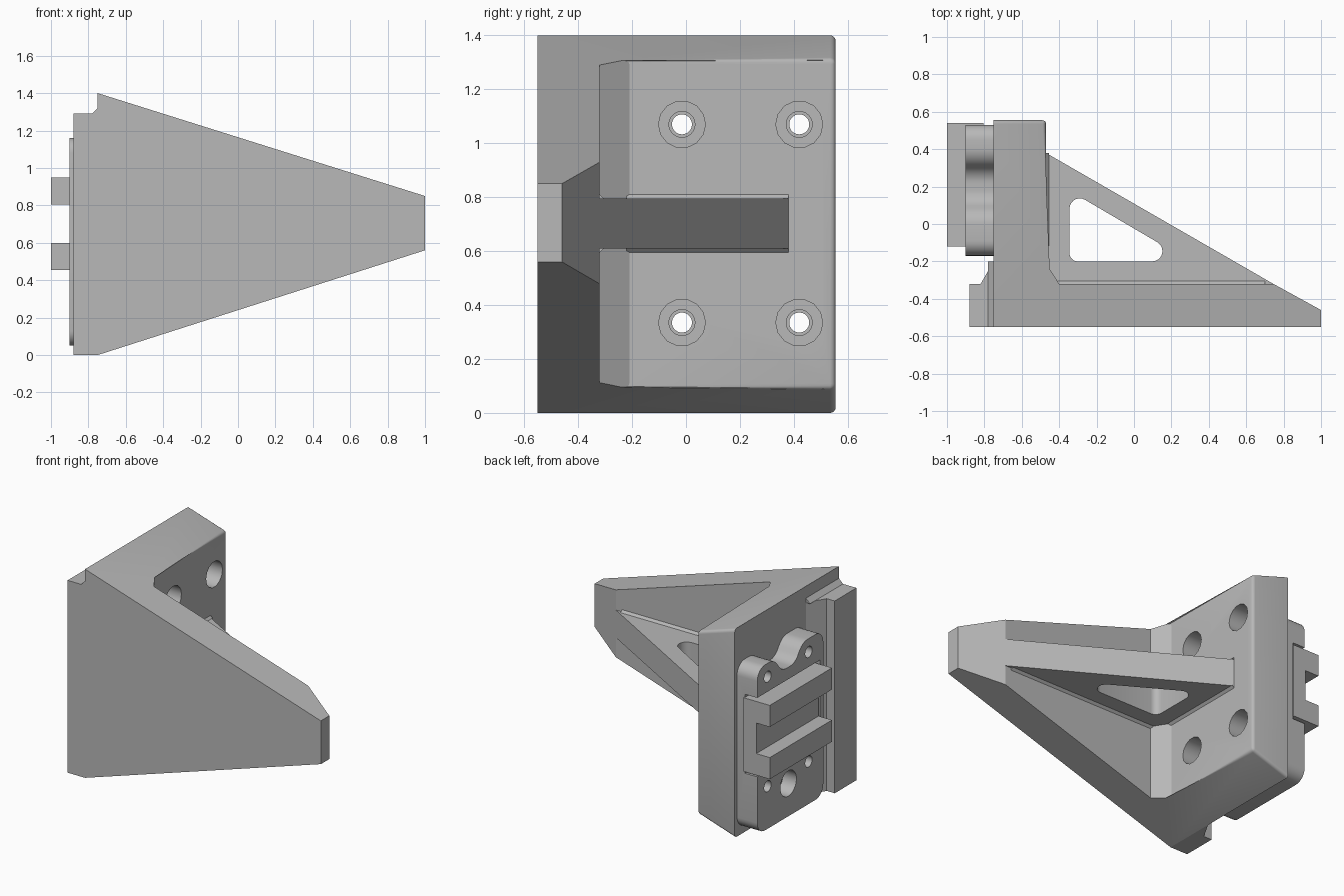
import bpy, bmesh, math
from mathutils import Vector, Matrix

cube = bpy.data.objects.get("Cube")
if cube:
    bpy.data.objects.remove(cube, do_unlink=True)

grey = bpy.data.materials.new("light grey")
grey.use_nodes = True
grey.diffuse_color = (0.48, 0.48, 0.48, 1)
grey.node_tree.nodes["Principled BSDF"].inputs["Base Color"].default_value = (0.48, 0.48, 0.48, 1)


def rounded(corners, steps=7):
    """Outline from (a, b, radius) corners, each replaced by an arc."""
    out = []
    for i, (a, b, r) in enumerate(corners):
        p = Vector((a, b))
        if r == 0:
            out.append(p)
            continue
        u = (Vector(corners[i - 1][:2]) - p).normalized()
        v = (Vector(corners[(i + 1) % len(corners)][:2]) - p).normalized()
        half = u.angle(v) / 2
        centre = p + (u + v).normalized() * (r / math.sin(half))
        start = p + u * (r / math.tan(half)) - centre
        end = p + v * (r / math.tan(half)) - centre
        turn = math.atan2(start.x * end.y - start.y * end.x, start.dot(end))
        for k in range(steps + 1):
            t = turn * k / steps
            c, s = math.cos(t), math.sin(t)
            out.append(centre + Vector((start.x * c - start.y * s, start.x * s + start.y * c)))
    return out


def finish(name, bm):
    bmesh.ops.recalc_face_normals(bm, faces=bm.faces)
    mesh = bpy.data.meshes.new(name)
    bm.to_mesh(mesh)
    bm.free()
    mesh.materials.append(grey)
    ob = bpy.data.objects.new(name, mesh)
    bpy.context.collection.objects.link(ob)
    return ob


def prism(outline, low, high, place):
    """Solid between two copies of an outline; place(a, b, level) gives the point."""
    bm = bmesh.new()
    lo = [bm.verts.new(place(a, b, low)) for a, b in outline]
    hi = [bm.verts.new(place(a, b, high)) for a, b in outline]
    bm.faces.new(lo)
    bm.faces.new(hi)
    for i in range(len(lo)):
        bm.faces.new((lo[i - 1], lo[i], hi[i], hi[i - 1]))
    return bm


def upright(a, b, level):
    return (a, b, level)


def sideways(a, b, level):
    return (level, a, b)


def box(name, x, y, z):
    outline = [(x[0], y[0]), (x[1], y[0]), (x[1], y[1]), (x[0], y[1])]
    return finish(name, prism(outline, z[0], z[1], upright))


def bore(y, z, radius, x0, x1, sides=32):
    bm = bmesh.new()
    spin = Matrix.Translation(((x0 + x1) / 2, y, z)) @ Matrix.Rotation(math.pi / 2, 4, 'Y')
    bmesh.ops.create_cone(bm, cap_ends=True, segments=sides, radius1=radius,
                          radius2=radius, depth=x1 - x0, matrix=spin)
    return finish("cutter", bm)


def cut(ob, cutters):
    bpy.context.view_layer.objects.active = ob
    for c in cutters:
        c.hide_render = True
        mod = ob.modifiers.new("cut", 'BOOLEAN')
        mod.operation = 'DIFFERENCE'
        mod.solver = 'EXACT'
        mod.object = c
        bpy.ops.object.modifier_apply(modifier=mod.name)
        bpy.data.objects.remove(c, do_unlink=True)


holes = [(y, z) for y in (-0.015, 0.42) for z in (0.335, 1.07)]

# L-shaped body, tapering in height towards the tip
profile = [(-0.75, -0.55), (1, -0.55), (1, -0.46), (0.745, -0.32), (-0.40, -0.32),
           (-0.47, -0.21), (-0.47, 0.555), (-0.75, 0.555)]


def tapered(a, b, level):
    t = (a + 0.75) / 1.75
    return (a, b, (1.4 - 0.55 * t) if level else 0.56 * t)


bm = prism(profile, 0, 1, tapered)
soft = []
for e in bm.edges:
    p, q = (v.co for v in e.verts)
    end_edge = min(p.y, q.y) > 0.55 and max(p.x, q.x) > -0.5
    face_edge = abs(p.x + 0.47) + abs(q.x + 0.47) < 0.01 and abs(p.y - q.y) > 0.1
    if end_edge or face_edge:
        soft.append(e)
bmesh.ops.bevel(bm, geom=soft, offset=0.02, segments=4, profile=0.5, affect='EDGES')
body = finish("bracket_body", bm)
for y, z in holes:
    cut(body, [bore(y, z, 0.087, -0.63, -0.4, 14), bore(y, z, 0.048, -0.8, -0.6)])

# Middle rib with a rounded triangular window
rib = finish("middle_rib", prism([(-0.5, 0.397), (-0.5, -0.4), (0.745, -0.4), (0.745, -0.32)],
                                 0.61, 0.795, upright))
window = rounded([(-0.345, 0.178, 0.055), (-0.345, -0.2, 0.045), (0.3, -0.2, 0.055)])
cut(rib, [finish("cutter", prism(window, 0.4, 1.0, upright))])

# Small fillets where the rib meets the upright and the front plate
for side, level in ((-1, 0.61), (1, 0.795)):
    strip = [(-0.47, level), (-0.455, level), (-0.47, level + side * 0.015)]
    finish("rib_fillet", prism(strip, -0.22, 0.38, lambda a, b, y: (a, y, b)))
    strip = [(-0.32, level), (-0.305, level), (-0.32, level + side * 0.015)]
    finish("rib_fillet", prism(strip, -0.41, 0.7, sideways))

# Side flange behind the front plate, with a sloped inner flank
flange = [(-0.75, -0.55), (-0.88, -0.55), (-0.88, -0.32), (-0.82, -0.32), (-0.75, -0.2)]
finish("side_flange", prism(flange, 0, 1.29, upright))
step = [(-0.78, 1.29), (-0.75, 1.29), (-0.75, 1.32)]
finish("flange_step", prism(step, -0.55, -0.2, lambda a, b, y: (a, y, b)))

# Mounting plate with a scooped top edge and a recess for the rail block
outline = rounded([(-0.17, 0.05, 0.08), (0.53, 0.05, 0.08), (0.53, 1.16, 0.08),
                   (0.35, 1.16, 0.11), (0.27, 1.05, 0.1), (0.13, 1.05, 0.1),
                   (0.05, 1.16, 0.11), (-0.17, 1.16, 0.08)])
plate = finish("mounting_plate", prism(outline, -0.9, -0.75, sideways))
cut(plate, [box("cutter", (-1, -0.81), (-0.135, 0.6), (0.44, 0.97))])
cut(plate, [bore(y, z, 0.037, -1, -0.7) for y, z in holes])
cut(plate, [bore(0.2, 0.27, 0.085, -1, -0.8)])

# Rail block: base and two rails
box("rail_base", (-0.9, -0.805), (-0.12, 0.54), (0.455, 0.95))
for name, z in (("lower_rail", (0.455, 0.6)), ("upper_rail", (0.805, 0.95))):
    box(name, (-1, -0.895), (-0.12, 0.54), z)

# Smooth the curved parts and keep hard edges
for ob in (body, rib, plate):
    bpy.ops.object.select_all(action='DESELECT')
    ob.select_set(True)
    bpy.context.view_layer.objects.active = ob
    bpy.ops.object.shade_smooth_by_angle(angle=math.radians(28))
